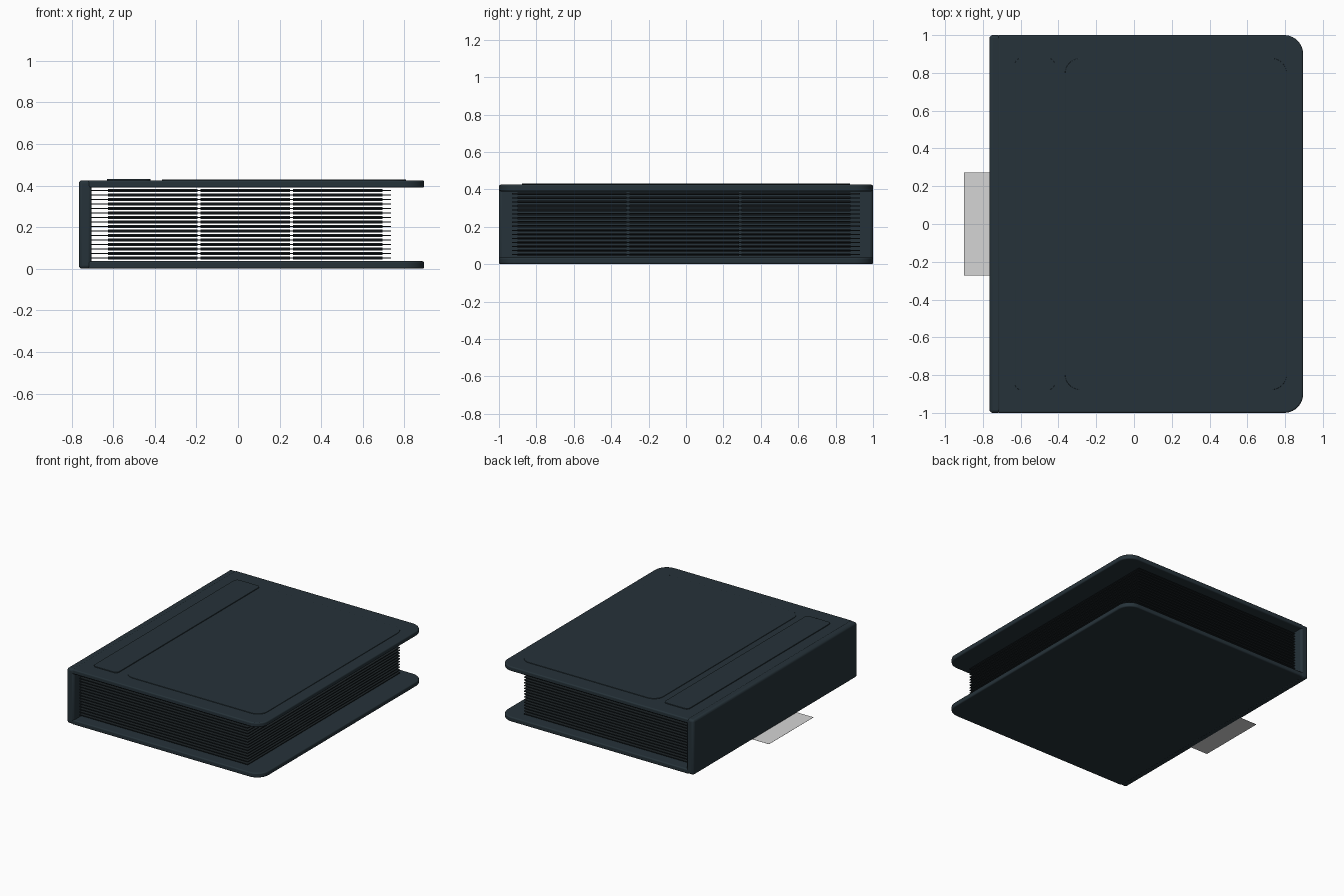
import bpy, bmesh, math
from mathutils import Matrix, Vector

cube = bpy.data.objects.get("Cube")
if cube:
    bpy.data.objects.remove(cube, do_unlink=True)


def material(name, colour):
    m = bpy.data.materials.new(name)
    m.use_nodes = True
    rgba = (*colour, 1.0)
    m.diffuse_color = rgba
    m.node_tree.nodes["Principled BSDF"].inputs["Base Color"].default_value = rgba
    return m


NAVY = material("dark slate blue", (0.019, 0.032, 0.041))
CHARCOAL = material("charcoal", (0.012, 0.017, 0.020))
GREY = material("light grey", (0.66, 0.66, 0.66))


def finish(bm, name, mat, bevel=0.0):
    mesh = bpy.data.meshes.new(name)
    bm.to_mesh(mesh)
    bm.free()
    obj = bpy.data.objects.new(name, mesh)
    bpy.context.collection.objects.link(obj)
    mesh.materials.append(mat)
    if bevel:
        mod = obj.modifiers.new("soft edges", 'BEVEL')
        mod.width = bevel
        mod.segments = 3
        mod.limit_method = 'ANGLE'
        mod.angle_limit = math.radians(40)
    bpy.ops.object.select_all(action='DESELECT')
    obj.select_set(True)
    bpy.context.view_layer.objects.active = obj
    bpy.ops.object.shade_smooth_by_angle(angle=math.radians(35))
    return obj


def slab(name, x0, x1, half_y, z0, z1, mat, r_left=0.0, r_right=0.0, bevel=0.0):
    """Flat plate with separately rounded left and right corners."""
    bm = bmesh.new()
    corners = [(x1, half_y, r_right, 0), (x0, half_y, r_left, 90),
               (x0, -half_y, r_left, 180), (x1, -half_y, r_right, 270)]
    verts = []
    for x, y, r, start in corners:
        cx = x - math.copysign(r, x - (x0 + x1) / 2)
        cy = y - math.copysign(r, y)
        steps = 10 if r else 0
        for i in range(steps + 1):
            a = math.radians(start + (90 * i / steps if steps else 0))
            verts.append(bm.verts.new((cx + r * math.cos(a), cy + r * math.sin(a), z0)))
    face = bm.faces.new(verts)
    top = bmesh.ops.extrude_face_region(bm, geom=[face])["geom"]
    bmesh.ops.translate(bm, vec=(0, 0, z1 - z0),
                        verts=[g for g in top if isinstance(g, bmesh.types.BMVert)])
    bmesh.ops.recalc_face_normals(bm, faces=bm.faces)
    return finish(bm, name, mat, bevel)


def add_box(bm, x0, x1, y0, y1, z, thick):
    centre = Vector(((x0 + x1) / 2, (y0 + y1) / 2, z))
    size = Matrix.Diagonal((x1 - x0, y1 - y0, thick, 1))
    bmesh.ops.create_cube(bm, size=1, matrix=Matrix.Translation(centre) @ size)


# Covers and spine
slab("bottom_cover", -0.72, 0.895, 1.0, 0.0, 0.036, NAVY, r_right=0.1, bevel=0.008)
slab("top_cover", -0.72, 0.895, 1.0, 0.39, 0.425, NAVY, r_right=0.1, bevel=0.008)
slab("spine", -0.765, -0.703, 1.0, 0.0, 0.425, NAVY, bevel=0.016)

# Raised panels on the top cover
slab("narrow_panel", -0.63, -0.42, 0.877, 0.42, 0.431, NAVY, 0.03, 0.03, 0.002)
slab("wide_panel", -0.365, 0.808, 0.877, 0.42, 0.429, NAVY, 0.08, 0.08, 0.002)

# Sheets, each with a three by three grid of pockets
SHEETS, PITCH, FIRST = 16, 0.0217, 0.051
sheets, pockets = bmesh.new(), bmesh.new()
columns = [(-0.625, -0.195), (-0.18, 0.25), (0.265, 0.695)]
rows = [(-0.9, -0.317), (-0.303, 0.283), (0.297, 0.88)]
for i in range(SHEETS):
    z = FIRST + i * PITCH
    add_box(sheets, -0.71, 0.735, -0.93, 0.93, z, 0.006)
    for x0, x1 in columns:
        for y0, y1 in rows:
            add_box(pockets, x0, x1, y0, y1, z, 0.014)
finish(sheets, "sheets", CHARCOAL)
finish(pockets, "pockets", CHARCOAL)

# Thin tab sticking out under the spine
slab("tab", -0.9, -0.53, 0.272, 0.001, 0.002, GREY)
